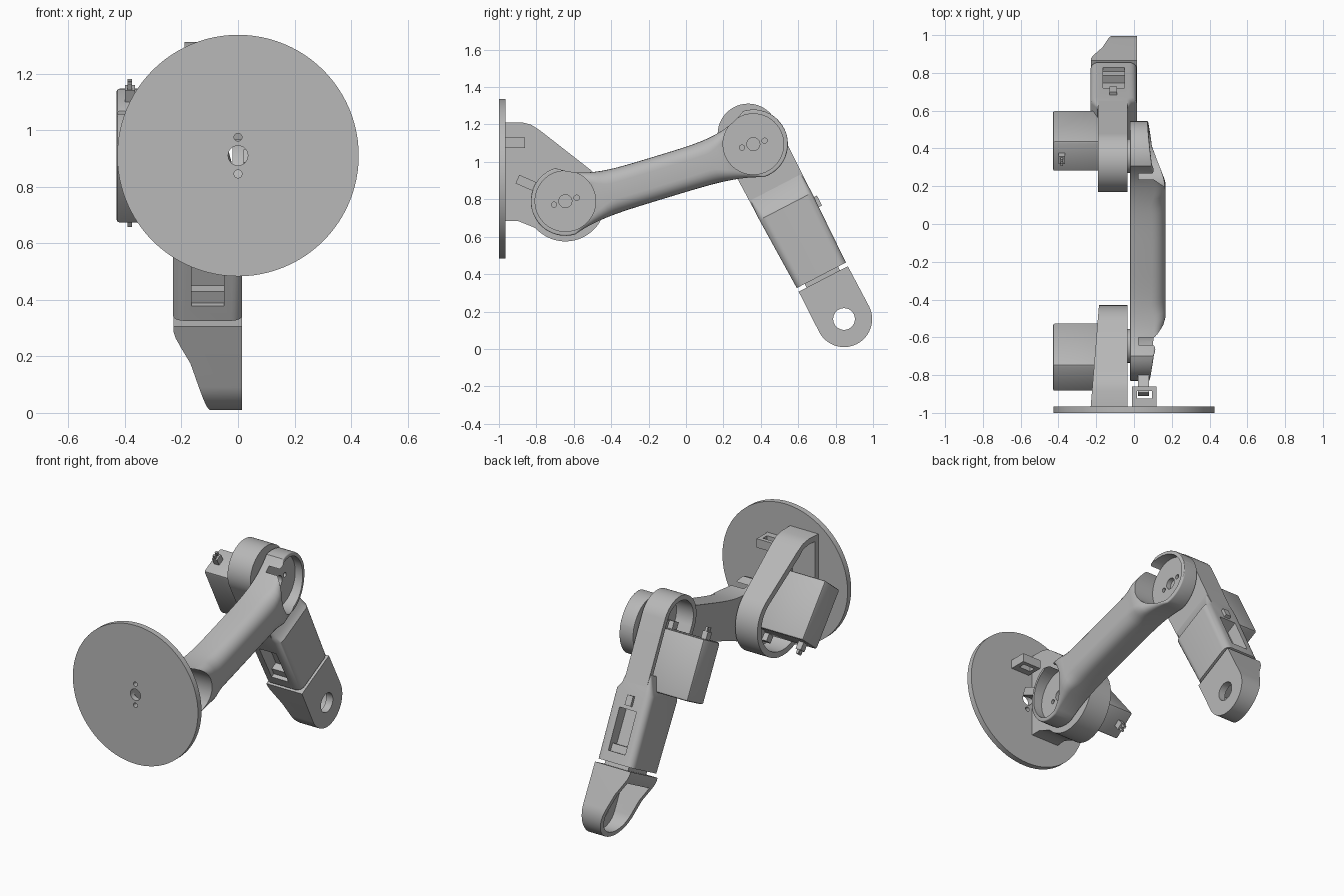
import bpy, bmesh
from math import sin, cos, pi, radians
from mathutils import Matrix, Vector

if "Cube" in bpy.data.objects:
    bpy.data.objects.remove(bpy.data.objects["Cube"], do_unlink=True)

GREY = bpy.data.materials.new("machine grey")
GREY.use_nodes = True
GREY.diffuse_color = (0.48, 0.48, 0.48, 1)
for node in GREY.node_tree.nodes:
    if node.type == 'BSDF_PRINCIPLED':
        node.inputs["Base Color"].default_value = GREY.diffuse_color


def frame(origin, ex, ey):
    """Local frame with the third axis at right angles to ex and ey."""
    ex, ey = Vector(ex).normalized(), Vector(ey).normalized()
    m = Matrix((ex, ey, ex.cross(ey))).transposed().to_4x4()
    m.translation = origin
    return m


def side_frame(y, z, dy, dz):
    """Local x along a direction seen from the side, local z along world x."""
    return frame((0, y, z), (0, dy, dz), (0, -dz, dy))


def loft(name, rings, m):
    bm = bmesh.new()
    loops = [[bm.verts.new(m @ Vector(p)) for p in ring] for ring in rings]
    count = len(loops[0])
    for a, b in zip(loops, loops[1:]):
        for i in range(count):
            j = (i + 1) % count
            bm.faces.new((a[i], a[j], b[j], b[i]))
    bm.faces.new(loops[0][::-1])
    bm.faces.new(loops[-1])
    bmesh.ops.recalc_face_normals(bm, faces=bm.faces)
    mesh = bpy.data.meshes.new(name)
    bm.to_mesh(mesh)
    bm.free()
    mesh.materials.append(GREY)
    ob = bpy.data.objects.new(name, mesh)
    bpy.context.collection.objects.link(ob)
    return ob


def prism(name, pts, lo, hi, m):
    return loft(name, [[(a, b, h) for a, b in pts] for h in (lo, hi)], m)


def arc(cx, cy, r, start=0, end=360, n=48):
    steps = n if end - start == 360 else n + 1
    return [(cx + r * cos(radians(start + (end - start) * i / n)),
             cy + r * sin(radians(start + (end - start) * i / n))) for i in range(steps)]


def rect(a0, a1, b0, b1):
    return [(a0, b0), (a1, b0), (a1, b1), (a0, b1)]


def apply(ob, mod):
    bpy.context.view_layer.objects.active = ob
    bpy.ops.object.modifier_apply(modifier=mod.name)


def cut(ob, *cutters):
    for c in cutters:
        mod = ob.modifiers.new("cut", 'BOOLEAN')
        mod.operation, mod.solver, mod.object = 'DIFFERENCE', 'EXACT', c
        apply(ob, mod)
        bpy.data.objects.remove(c, do_unlink=True)


def bevel(ob, width):
    mod = ob.modifiers.new("bevel", 'BEVEL')
    mod.width, mod.segments = width, 2
    apply(ob, mod)


def section(t, n0, n1, x0, x1, r_lo, r_hi, steps=6):
    """Rounded rectangle ring at distance t along a limb."""
    ring = []
    for n, x, sn, sx, r, start in ((n1, x1, -1, -1, r_hi, 0), (n0, x1, 1, -1, r_hi, 90),
                                   (n0, x0, 1, 1, r_lo, 180), (n1, x0, -1, 1, r_lo, 270)):
        ring += [(t, a, b) for a, b in arc(n + sn * r, x + sx * r, r, start, start + 90, steps)]
    return ring


def blend(t, keys):
    """Piecewise linear value through (t, value) keys."""
    for (t0, v0), (t1, v1) in zip(keys, keys[1:]):
        if t <= t1:
            return v0 + (v1 - v0) * max(0, t - t0) / (t1 - t0)
    return keys[-1][1]


SHOULDER, ELBOW, WRIST = Vector((-.645, .79)), Vector((.36, 1.095)), Vector((.845, .16))
side = side_frame(0, 0, 1, 0)
arm = side_frame(*SHOULDER, *(ELBOW - SHOULDER))
fore = side_frame(*ELBOW, *(WRIST - ELBOW))
ARM, FORE = (ELBOW - SHOULDER).length, (WRIST - ELBOW).length

# Base plate with its centre bore and screw holes
plate_frame = frame((0, 0, .91), (1, 0, 0), (0, 0, 1))
plate = prism("base_plate", arc(0, 0, .427, n=96), .965, 1, plate_frame)
cut(plate, *[prism("bore", arc(0, z, r, n=24), .9, 1.1, plate_frame)
             for z, r in ((0, .035), (.065, .014), (-.065, .014))])

# Cable loop on the base plate
loop = prism("cable_loop", rect(-.97, -.86, 1.075, 1.13), -.01, .12, side)
cut(loop, prism("slot", rect(-.925, -.885, -.1, .2), .015, .095, side_frame(0, 1, 1, 0)))


# Shoulder bracket: a shell open on its right side
def bracket_outline(d):
    return ([(-.968 + d, .685 + d), (-.9, .685 + d), (-.85, .665 + d)]
            + arc(*SHOULDER, .215 - d, -138, 52)
            + [(-.78 - d / 2, 1.168 - d), (-.83, 1.2 - d), (-.88, 1.212 - d), (-.968 + d, 1.212 - d)])


bracket = prism("shoulder_bracket", bracket_outline(0), -.235, -.035, side)
taper = prism("taper", [(-1.1, -.24), (-.4, -.183), (-.4, -.4), (-1.1, -.4)], -1.5, 0,
              frame((0, 0, 0), (0, 1, 0), (1, 0, 0)))
cut(bracket, prism("cavity", bracket_outline(.035), -.4, -.075, side), taper)

# Upper arm: flat inner side, rounded outer side, round ends
R = .185
ends = [R * cos(k * pi / 24) for k in range(12)]
stations = ([-e for e in ends] + [ARM * i / 36 for i in range(37)]
            + [ARM + e for e in reversed(ends)])
rings = []
for t in stations:
    over = max(-t, t - ARM, 0)
    if over > 0:
        hi = lo = max(.004, max(0, R * R - over * over) ** .5)
    else:
        e = abs(2 * t / ARM - 1) ** 4
        hi, lo = .09 + .095 * e, .14 + .045 * e
    top = blend(t, [(-R, .08), (0, .105), (.17, .167), (ARM - .17, .167), (ARM, .095), (ARM + R, .072)])
    r = blend(t, [(0, .008), (.25, .08), (ARM - .25, .08), (ARM, .008)])
    rings.append(section(t, -lo, hi, -.02, top, .001, min(r, hi * .8)))
upper_arm = loft("upper_arm", rings, arm)
for t in (0, ARM):
    cut(upper_arm, prism("pocket", arc(t, 0, .162), .025, .4, arm))
    cut(upper_arm, *[prism("hole", arc(t + d, 0, r, n=20), -.005, .1, arm)
                     for d, r in ((0, .035), (.063, .014), (-.063, .014))])

# Joint shafts between the links
for name, p in (("shoulder_shaft", SHOULDER), ("elbow_shaft", ELBOW)):
    prism(name, arc(*p, .09), -.06, -.015, side)

# Cable plug at the shoulder end of the upper arm
plug = side_frame(-.86, .89, -.92, .4)
prism("arm_plug", rect(-.06, .045, -.025, .025), .02, .08, plug)

# Elbow shell, open on its right side
shell = prism("elbow_shell", arc(-.06, 0, .163, 90, 270) + [(.38, -.157), (.38, .157)], -.19, -.035, fore)
cut(shell, prism("cavity", arc(-.06, 0, .133, 90, 270) + [(.33, -.127), (.33, .127)], -.4, -.075, fore))

# Forearm block with a recess on both narrow sides
forearm = loft("forearm_block", [
    section(t, -w, w, x0, x1, r, r) for t, w, x0, x1, r in
    ((.26, .156, -.192, -.035, .01), (.345, .158, -.22, -.012, .03), (.375, .158, -.23, .015, .04),
     (.79, .148, -.23, .015, .04))], fore)
cut(forearm, *[prism("recess", rect(.48, .73, *sorted((s * .08, s * .3))), -.165, -.05, fore)
               for s in (1, -1)])
for s in (1, -1):
    prism("recess_step", rect(.685, .735, s * .07, s * .125), -.17, -.045, fore)
prism("cable_peg", rect(.40, .46, .1, .175), -.13, -.09, fore)
prism("forearm_joint", rect(.77, .84, -.1, .1), -.18, -.02, fore)

# Wrist end: tapered shell with a round eye
end = prism("wrist_end", [(.812, -.148)] + arc(FORE, 0, .15, -90, 90) + [(.812, .148)], -.228, .015, fore)
slope = prism("slope", [(.82, -.232), (.86, -.22), (.9, -.2), (.96, -.168), (1.08, -.13), (1.25, -.08),
                        (1.25, -.4), (.82, -.4)], -.4, .4,
              frame(fore.translation, fore.col[0].xyz, (1, 0, 0)))
cut(end, slope,
    prism("cavity", [(.88, -.12)] + arc(FORE, 0, .122, -90, 90) + [(.88, .12)], -.4, -.03, fore),
    prism("eye", arc(FORE, 0, .058), -.3, .3, fore))

# Motors with chamfered housings, plugs and sockets
for name, y, z, dy, dz in (("shoulder", -.705, .865, -.62, .78), ("elbow", .44, .95, .46, -.888)):
    # The plug sits on the end nearest the joint
    m = side_frame(y, z, dy, dz)
    near = 1 if name == "elbow" else -1
    if near < 0:
        m = side_frame(y, z, -dy, -dz)
    bevel(prism(name + "_motor", rect(-.18, .18, -.09, .09), -.43, -.085, m), .012)
    prism(name + "_plug", rect(-near * .225, -near * .17, -.022, .022), -.4, -.365, m)
    for b in (-.012, .012):
        prism(name + "_plug_pin", rect(-near * .25, -near * .22, b - .007, b + .007), -.39, -.375, m)
    for b in (-.05, .05):
        prism(name + "_socket", rect(-near * .225, -near * .175, b - .025, b + .025), -.14, -.07, m)

# Smooth the curved sides, keep the edges sharp
for ob in bpy.context.collection.objects:
    if ob.type == 'MESH' and GREY.name in ob.data.materials:
        bpy.ops.object.select_all(action='DESELECT')
        ob.select_set(True)
        bpy.context.view_layer.objects.active = ob
        bpy.ops.object.shade_smooth_by_angle(angle=radians(30))
